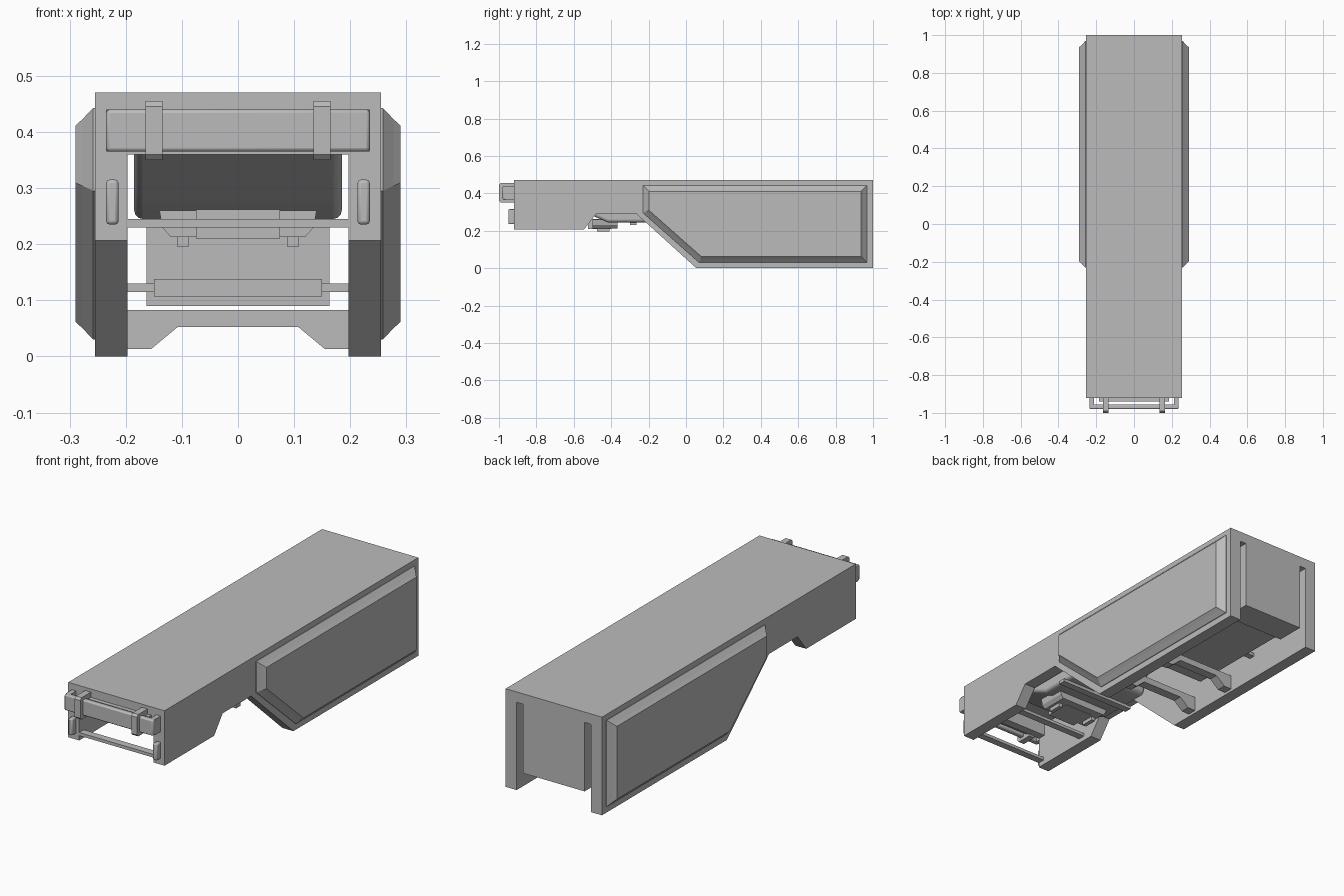
import bpy, bmesh

cube = bpy.data.objects.get("Cube")
if cube:
    bpy.data.objects.remove(cube, do_unlink=True)

grey = bpy.data.materials.new("plain grey")
grey.use_nodes = True
colour = (0.5, 0.5, 0.5, 1)
grey.diffuse_color = colour
grey.node_tree.nodes["Principled BSDF"].inputs["Base Color"].default_value = colour


def finish(name, bm, bevel=0, segments=2):
    bmesh.ops.recalc_face_normals(bm, faces=bm.faces)
    mesh = bpy.data.meshes.new(name)
    bm.to_mesh(mesh)
    bm.free()
    mesh.materials.append(grey)
    ob = bpy.data.objects.new(name, mesh)
    bpy.context.collection.objects.link(ob)
    if bevel:
        mod = ob.modifiers.new("rounded edges", 'BEVEL')
        mod.width, mod.segments = bevel, segments
        mod.limit_method = 'ANGLE'
        for poly in mesh.polygons:
            poly.use_smooth = True
        mesh.set_sharp_from_angle(angle=0.6)
    return ob


def box(name, x, y, z, bevel=0):
    """Box given by its (low, high) extent on each axis."""
    bm = bmesh.new()
    bmesh.ops.create_cube(bm, size=1)
    for v in bm.verts:
        v.co = [(r[0] + r[1]) / 2 + c * (r[1] - r[0]) for r, c in zip((x, y, z), v.co)]
    return finish(name, bm, bevel)


def prism(name, points, low, high, axis='X', bevel=0, segments=2):
    """Extrude a profile along x (points are y, z) or along y (points are x, z)."""
    bm = bmesh.new()
    place = (lambda p, d: (d, *p)) if axis == 'X' else (lambda p, d: (p[0], d, p[1]))
    rings = [[bm.verts.new(place(p, d)) for p in points] for d in (low, high)]
    bm.faces.new(rings[0])
    bm.faces.new(rings[1])
    for i in range(len(points)):
        j = (i + 1) % len(points)
        bm.faces.new((rings[0][i], rings[0][j], rings[1][j], rings[1][i]))
    return finish(name, bm, bevel, segments)


def pair(x):
    """Mirror an x extent to both sides."""
    return (("left", x), ("right", (-x[1], -x[0])))


# Long shell: roof, front lintel and the two side walls
box("roof", (-.255, .255), (-.92, 1), (.42, .47))
box("front_lintel", (-.2, .2), (-.92, -.88), (.36, .43))
wall = [(-.92, .207), (-.92, .47), (1, .47), (1, 0), (.055, 0),
        (-.265, .29), (-.48, .29), (-.545, .207)]
for side, x in pair((.197, .255)):
    prism(side + "_wall", wall, *x)

# Raised side panels with a tapered rim
panel = [(-.23, .443), (.968, .443), (.968, .03), (.07, .03), (-.23, .295)]
for side, x in pair((.25, .29)):
    bm = bmesh.new()
    outer = x[1] if side == "left" else x[0]
    inner = x[0] if side == "left" else x[1]
    ring = [bm.verts.new((inner, *p)) for p in panel]
    face = bm.faces.new(ring)
    sign = 1 if side == "left" else -1
    if face.normal.dot((sign, 0, 0)) < 0 or not face.normal.length:
        face.normal_update()
        if face.normal.x * sign < 0:
            face.normal_flip()
    for inset, offset in ((0, .008), (.02, .027), (.012, .04)):
        ext = bmesh.ops.inset_region(bm, faces=[face], thickness=inset, use_even_offset=True) \
            if inset else bmesh.ops.extrude_face_region(bm, geom=[face])
        if not inset:
            old = face
            face = [g for g in ext["geom"] if isinstance(g, bmesh.types.BMFace)][0]
            bm.faces.remove(old)
        for v in face.verts:
            v.co.x = inner + sign * offset
    finish(side + "_side_panel", bm)

# Rear panel standing between two open slots
box("rear_panel", (-.163, .163), (.86, 1), (.09, .43))

# Floor tray on its axle
box("floor_tray", (-.15, .15), (.3, .86), (.107, .138))
box("axle", (-.2, .2), (.6, .63), (.115, .13))

# Notched cross plates under the rear half
notch = [(-.2, .083), (.2, .083), (.2, .013), (.155, .013),
         (.108, .052), (-.108, .052), (-.155, .013), (-.2, .013)]
for name, y in (("front_cross_plate", .16), ("rear_cross_plate", .42)):
    prism(name, notch, y, y + .045, 'Y')

# Sloping pan below the roof
pan = [(-.75, .43), (-.72, .375), (-.52, .29), (-.42, .245), (-.15, .245), (-.08, .43)]
prism("sloping_pan", pan, -.185, .185, bevel=.015, segments=3)

# Low tank with centre block and feet
tank = [(-.14, .26), (.14, .26), (.135, .23), (.12, .213), (-.12, .213), (-.135, .23)]
prism("low_tank", tank, -.5, -.365, 'Y')
box("tank_block", (-.075, .075), (-.525, -.4), (.21, .262))
for side, x in pair((.088, .108)):
    box(side + "_tank_foot", x, (-.475, -.41), (.195, .22))

# Thin cross bars
for name, y in (("front", -.92), ("middle", -.63), ("rear", -.3)):
    box(name + "_cross_bar", (-.2, .2), (y, y + .035), (.23, .245))

# Front bumper with returns, clamps and brackets
box("bumper", (-.235, .235), (-.98, -.955), (.365, .44), bevel=.006)
for side, x in pair((.213, .235)):
    box(side + "_bumper_return", x, (-.965, -.915), (.365, .44))
    box(side + "_bracket", x, (-.95, -.915), (.235, .315), bevel=.006)
clamp = [(-.915, .455), (-.99, .455), (-1, .445), (-1, .36), (-.99, .35), (-.915, .35)]
for side, x in pair((.135, .165)):
    prism(side + "_bumper_clamp", clamp, *x)
box("bumper_back_plate", (-.185, .185), (-.94, -.915), (.37, .43))
